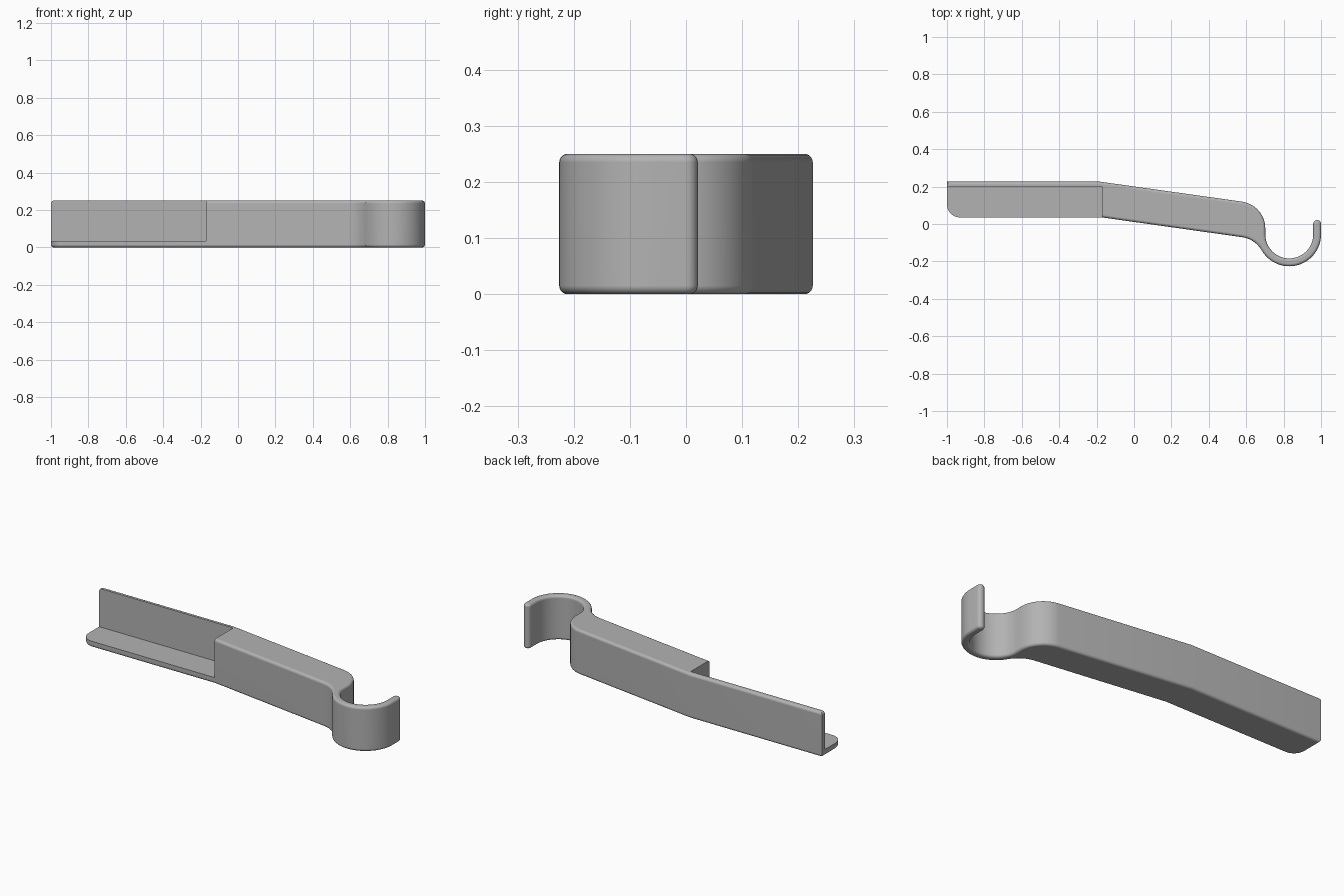
import bpy
import bmesh
from math import radians, cos, sin, ceil

default = bpy.data.objects.get("Cube")
if default:
    bpy.data.objects.remove(default, do_unlink=True)

HEIGHT = 0.25
ROUND = 0.015
FLOOR = 0.035          # thickness of the thin ledge
BEND = -0.17           # where the arm turns


def arc(cx, cy, r, start, end):
    """Points along an arc, angles in degrees."""
    n = ceil(abs(end - start) / 6) if r > 0.05 else 10
    return [(cx + r * cos(radians(start + (end - start) * i / n)),
             cy + r * sin(radians(start + (end - start) * i / n))) for i in range(n + 1)]


# Plan outline: ledge, slanted arm, open hook
HOOK = (0.83, -0.056)
OUTER, INNER = 0.17, 0.128
WALL = (OUTER - INNER) / 2
outline = [(-1, 0.226)]
outline += arc(-0.93, 0.105, 0.07, 180, 270)
outline += [(BEND, 0.035)]
outline += arc(0.558, -0.213, 0.144, 82, 30)
outline += arc(*HOOK, OUTER, 210, 360)
outline += arc(HOOK[0] + INNER + WALL, 0.0, WALL, 0, 180)
outline += arc(*HOOK, INNER, 360, 180)
outline += arc(HOOK[0] - INNER - 0.145, -0.024, 0.145, 0, 82)
outline += [(BEND - 0.01, 0.226)]

# Extrude the outline and round its top and bottom rims
bm = bmesh.new()
base = bm.faces.new([bm.verts.new((x, y, 0)) for x, y in outline])
ext = bmesh.ops.extrude_face_region(bm, geom=[base])
for v in ext["geom"]:
    if isinstance(v, bmesh.types.BMVert):
        v.co.z = HEIGHT
bmesh.ops.recalc_face_normals(bm, faces=bm.faces)
rims = [e for e in bm.edges if abs(e.verts[0].co.z - e.verts[1].co.z) < 1e-5]
bmesh.ops.bevel(bm, geom=rims, offset=ROUND, segments=5, profile=0.5,
                affect='EDGES', clamp_overlap=False)
mesh = bpy.data.meshes.new("hook_arm")
bm.to_mesh(mesh)
bm.free()
arm = bpy.data.objects.new("hook_arm", mesh)
bpy.context.collection.objects.link(arm)

# Single plain grey
grey = bpy.data.materials.new("plain_grey")
grey.use_nodes = True
grey.diffuse_color = (0.45, 0.45, 0.45, 1)
for node in grey.node_tree.nodes:
    if node.type == 'BSDF_PRINCIPLED':
        node.inputs["Base Color"].default_value = grey.diffuse_color
mesh.materials.append(grey)

# Cut the open recess that leaves the back wall and ledge
x0, x1, y0, y1, z0, z1 = -1.2, BEND, -0.2, 0.2, FLOOR, 0.5
bpy.ops.mesh.primitive_cube_add(size=1, location=((x0 + x1) / 2, (y0 + y1) / 2, (z0 + z1) / 2))
cutter = bpy.context.object
cutter.name = "recess_cutter"
cutter.scale = (x1 - x0, y1 - y0, z1 - z0)
cutter.hide_render = True
cutter.data.materials.append(grey)

bpy.ops.object.select_all(action='DESELECT')
bpy.context.view_layer.objects.active = arm
arm.select_set(True)
cut = arm.modifiers.new("recess", 'BOOLEAN')
cut.operation = 'DIFFERENCE'
cut.solver = 'EXACT'
cut.object = cutter
bpy.ops.object.modifier_apply(modifier=cut.name)
bpy.data.objects.remove(cutter, do_unlink=True)

# Smooth curves, keeping a crisp crease at the bend
bpy.ops.object.shade_smooth_by_angle(angle=radians(30))
for e in arm.data.edges:
    a, b = (arm.data.vertices[i].co for i in e.vertices)
    if abs(a.z - b.z) > 0.1 and abs(a.x - BEND) < 0.02:
        e.use_edge_sharp = True
weighted = arm.modifiers.new("even_normals", 'WEIGHTED_NORMAL')
weighted.keep_sharp = True
